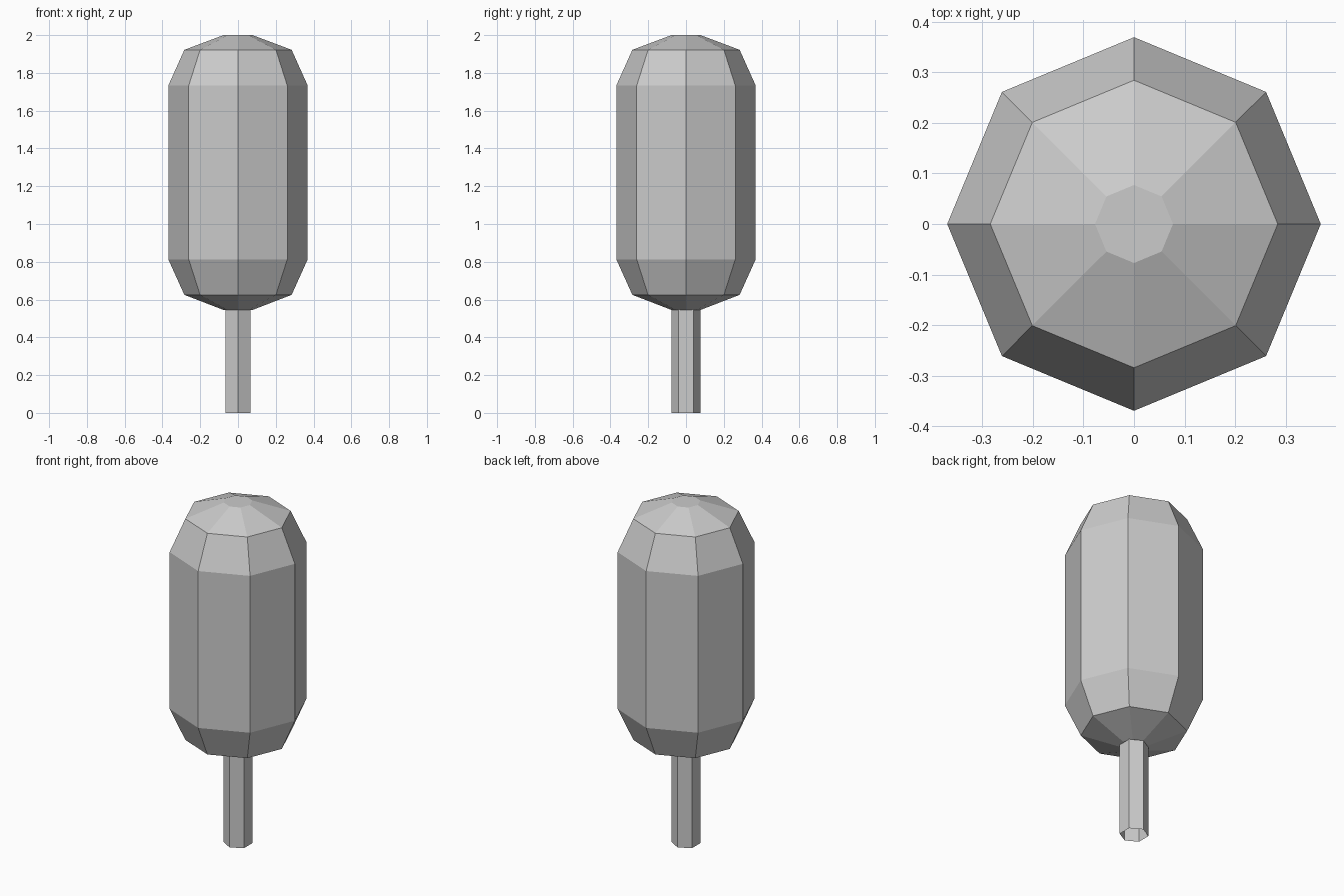
import bpy, bmesh
from math import cos, sin, pi

if "Cube" in bpy.data.objects:
    bpy.data.objects.remove(bpy.data.objects["Cube"])


def lathe(name, profile, sides, start=0.0, caps=True):
    """Flat-faced solid from (radius, z) rings."""
    bm = bmesh.new()
    rings = [[bm.verts.new((r * cos(start + 2 * pi * i / sides),
                            r * sin(start + 2 * pi * i / sides), z))
              for i in range(sides)] for r, z in profile]
    for low, high in zip(rings, rings[1:]):
        for i in range(sides):
            j = (i + 1) % sides
            bm.faces.new((low[i], low[j], high[j], high[i]))
    if caps:
        bm.faces.new(rings[0][::-1])
        bm.faces.new(rings[-1])
    mesh = bpy.data.meshes.new(name)
    bm.to_mesh(mesh)
    bm.free()
    obj = bpy.data.objects.new(name, mesh)
    bpy.context.collection.objects.link(obj)
    return obj


# Eight-sided crown with stepped, rounded ends
lathe("crown", [(0.077, 0.545), (0.284, 0.625), (0.369, 0.813),
                (0.369, 1.733), (0.284, 1.922), (0.077, 2.0)], 8)

# Six-sided trunk, open at the ends, points facing front and back
lathe("trunk", [(0.077, 0.0), (0.077, 0.55)], 6, start=pi / 2, caps=False)
